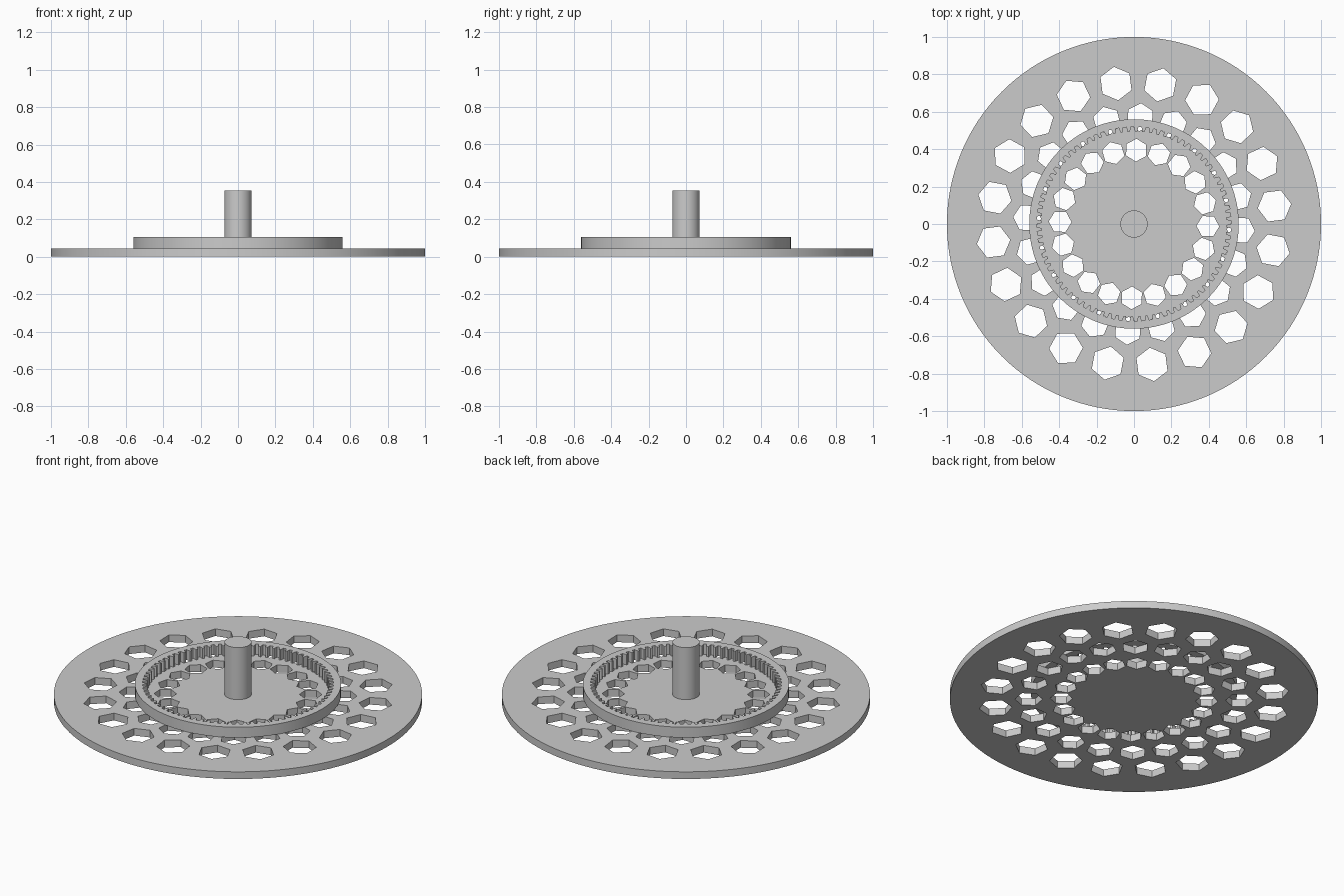
import bpy, bmesh
from math import cos, sin, tau, radians

if "Cube" in bpy.data.objects:
    bpy.data.objects.remove(bpy.data.objects["Cube"], do_unlink=True)

grey = bpy.data.materials.new("light_grey")
grey.use_nodes = True
grey.diffuse_color = (0.6, 0.6, 0.6, 1)
grey.node_tree.nodes["Principled BSDF"].inputs["Base Color"].default_value = grey.diffuse_color

PLATE_TOP, RING_TOP, SHAFT_TOP = 0.043, 0.105, 0.355
HOLES_PER_ROW = 20
TEETH = 80


def polygon(radius, sides, centre=(0, 0), turn=0.0):
    """Outline of a regular polygon."""
    return [(centre[0] + radius * cos(turn + tau * i / sides),
             centre[1] + radius * sin(turn + tau * i / sides)) for i in range(sides)]


def extruded(name, outlines, bottom, top):
    """Flat part cut from nested outlines; inner outlines become holes."""
    curve = bpy.data.curves.new(name, "CURVE")
    curve.dimensions = "2D"
    curve.fill_mode = "BOTH"
    curve.extrude = (top - bottom) / 2
    for outline in outlines:
        spline = curve.splines.new("POLY")
        spline.points.add(len(outline) - 1)
        for point, (x, y) in zip(spline.points, outline):
            point.co = (x, y, 0, 1)
        spline.use_cyclic_u = True
    obj = bpy.data.objects.new(name, curve)
    bpy.context.collection.objects.link(obj)
    bpy.ops.object.select_all(action="DESELECT")
    obj.select_set(True)
    bpy.context.view_layer.objects.active = obj
    bpy.ops.object.convert(target="MESH")
    obj = bpy.context.object
    obj.name = name

    # Weld the caps to the walls and lift the part to its height
    bm = bmesh.new()
    bm.from_mesh(obj.data)
    bmesh.ops.remove_doubles(bm, verts=bm.verts, dist=1e-5)
    bmesh.ops.translate(bm, verts=bm.verts, vec=(0, 0, (top + bottom) / 2))
    bmesh.ops.recalc_face_normals(bm, faces=bm.faces)
    bm.to_mesh(obj.data)
    bm.free()
    obj.data.materials.clear()
    obj.data.materials.append(grey)
    bpy.ops.object.shade_smooth_by_angle(angle=radians(30))
    return obj


# Base plate with three rows of hexagonal holes, each with a corner facing outward
plate = [polygon(1.0, 128)]
for row_radius, hole_radius, offset in ((0.395, 0.061, -1.7), (0.572, 0.075, -3.3), (0.757, 0.09, 7.3)):
    for i in range(HOLES_PER_ROW):
        a = radians(offset) + tau * i / HOLES_PER_ROW
        plate.append(polygon(hole_radius, 6, (row_radius * cos(a), row_radius * sin(a)), a))
extruded("base_plate", plate, 0, PLATE_TOP)

# Ring gear with teeth pointing inward
teeth = []
for i in range(TEETH):
    for fraction, radius in ((0.0, 0.519), (0.42, 0.519), (0.56, 0.494), (0.86, 0.494)):
        a = tau * (i + fraction) / TEETH
        teeth.append((radius * cos(a), radius * sin(a)))
extruded("ring_gear", [polygon(0.56, 128), teeth], PLATE_TOP, RING_TOP)

# Central shaft
extruded("shaft", [polygon(0.073, 48)], PLATE_TOP, SHAFT_TOP)
